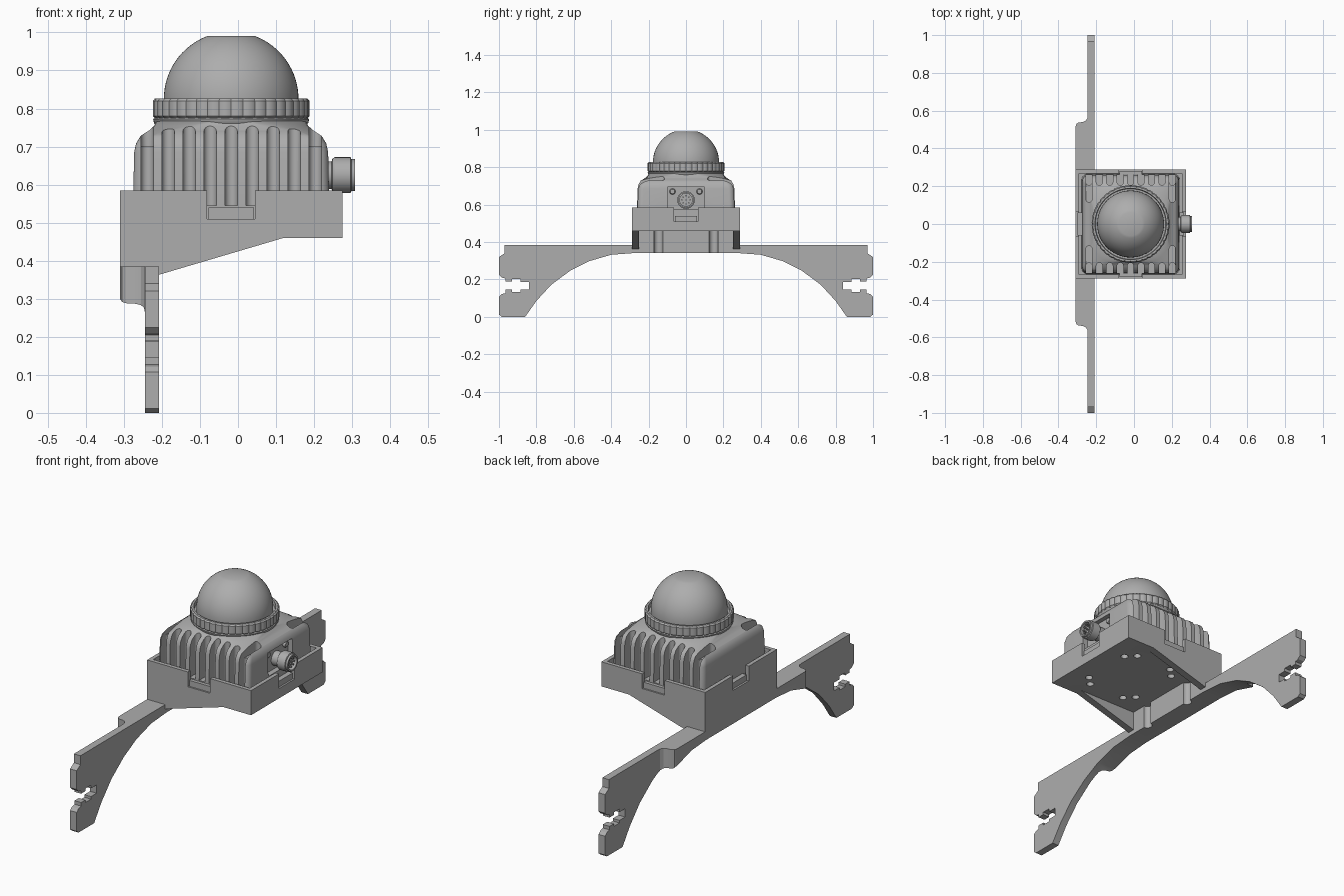
import bpy, bmesh, math
from math import sin, cos, pi, radians
from mathutils import Matrix, Vector

if "Cube" in bpy.data.objects:
    bpy.data.objects.remove(bpy.data.objects["Cube"], do_unlink=True)

GREY = (0.42, 0.42, 0.42, 1)
mat = bpy.data.materials.new("plain_grey")
mat.use_nodes = True
mat.diffuse_color = GREY
mat.node_tree.nodes["Principled BSDF"].inputs["Base Color"].default_value = GREY

CX = -0.018  # sensor axis


def finish(name, bm):
    bmesh.ops.recalc_face_normals(bm, faces=bm.faces)
    me = bpy.data.meshes.new(name)
    bm.to_mesh(me)
    bm.free()
    me.materials.append(mat)
    ob = bpy.data.objects.new(name, me)
    bpy.context.collection.objects.link(ob)
    return ob


def activate(ob):
    bpy.ops.object.select_all(action='DESELECT')
    ob.select_set(True)
    bpy.context.view_layer.objects.active = ob


def smooth(ob, angle=35):
    activate(ob)
    bpy.ops.object.shade_smooth_by_angle(angle=radians(angle))


def loft(name, rings, caps=True):
    """Skin a list of point rings that share one vertex count."""
    bm = bmesh.new()
    rows = [[bm.verts.new(p) for p in ring] for ring in rings]
    n = len(rows[0])
    for a, b in zip(rows, rows[1:]):
        for i in range(n):
            j = (i + 1) % n
            bm.faces.new((a[i], a[j], b[j], b[i]))
    if caps:
        bm.faces.new(rows[0])
        bm.faces.new(rows[-1])
    return finish(name, bm)


def prism(name, pts, axis, lo, hi):
    """Extrude a 2D outline along an axis."""
    place = {'x': lambda p, t: (t, p[0], p[1]),
             'y': lambda p, t: (p[0], t, p[1]),
             'z': lambda p, t: (p[0], p[1], t)}[axis]
    return loft(name, [[place(p, t) for p in pts] for t in (lo, hi)])


def box(name, x, y, z):
    return prism(name, [(x[0], y[0]), (x[1], y[0]), (x[1], y[1]), (x[0], y[1])], 'z', *z)


def disc(u, v, r, n=24):
    return [(u + r * cos(2 * pi * i / n), v + r * sin(2 * pi * i / n)) for i in range(n)]


def cut(ob, *cutters):
    for c in cutters:
        m = ob.modifiers.new("cut", 'BOOLEAN')
        m.operation, m.solver, m.object = 'DIFFERENCE', 'EXACT', c
        activate(ob)
        bpy.ops.object.modifier_apply(modifier=m.name)
        bpy.data.objects.remove(c, do_unlink=True)


def lathe(name, prof, n=64, turn=None, groove=0):
    """Revolve (radius, height) points about z; optional knurling on the rim."""
    top = max(r for r, h in prof)
    rings = []
    for r, h in prof:
        rr = [r - (groove if i % 4 == 0 and r > top - 0.008 else 0) for i in range(n)]
        rings.append([(rr[i] * cos(2 * pi * i / n), rr[i] * sin(2 * pi * i / n), h)
                      for i in range(n)])
    ob = loft(name, rings)
    ob.data.transform(turn or Matrix.Translation((CX, 0, 0)))
    return ob


def grooves():
    return [prism("groove", disc(-0.208, s * 0.148, 0.024), 'z', 0.3, 0.46) for s in (-1, 1)]


# Tray with side gussets, open top and notched walls
tray = prism("tray", [(-0.31, 0.585), (0.275, 0.585), (0.275, 0.46), (0.12, 0.46),
                      (-0.208, 0.363), (-0.31, 0.363)], 'y', -0.288, 0.288)
cut(tray,
    box("cavity", (-0.29, 0.255), (-0.268, 0.268), (0.49, 0.7)),
    box("underside", (-0.208, 0.4), (-0.252, 0.252), (0.2, 0.46)),
    box("notch_y", (-0.081, 0.045), (-0.4, 0.4), (0.51, 0.7)),
    box("notch_x", (-0.4, 0.4), (-0.063, 0.063), (0.51, 0.7)),
    *grooves())
for x, sx in ((0.15, 1), (-0.1, -1)):
    for sy in (-1, 1):
        for d in (-0.022, 0.022):  # paired fixing holes in the floor
            cut(tray, prism("hole", disc(x + d, sy * 0.155 - d * sx * sy, 0.018, 16),
                            'z', 0.4, 0.482))
smooth(tray, 30)

# Arched bracket: one half outline mirrored across the middle
half = [(0.97, 0.385), (0.97, 0.34), (0.985, 0.33), (1, 0.32), (1, 0.225), (0.985, 0.21),
        (0.965, 0.205), (0.965, 0.19), (0.93, 0.19), (0.93, 0.203), (0.885, 0.203),
        (0.885, 0.187), (0.84, 0.187), (0.84, 0.145), (0.885, 0.145), (0.885, 0.132),
        (0.93, 0.132), (0.93, 0.145), (0.965, 0.145), (0.965, 0.127), (0.985, 0.122),
        (1, 0.108), (1, 0.012), (0.985, 0), (0.86, 0), (0.8, 0.085), (0.72, 0.172),
        (0.62, 0.246), (0.52, 0.297), (0.4, 0.332), (0.28, 0.341)]
bracket = prism("arched_bracket", half + [(-y, z) for y, z in reversed(half)],
                'x', -0.31, -0.208)
for s in (-1, 1):
    step = [(-0.4, 0.535), (-0.31, 0.515), (-0.305, 0.53), (-0.295, 0.537), (-0.27, 0.54),
            (-0.255, 0.547), (-0.247, 0.56), (-0.245, 0.58), (-0.245, 1.1), (-0.4, 1.1)]
    cut(bracket, prism("thin_end", [(x, s * y) for x, y in step], 'z', -0.1, 0.5))
cut(bracket, *grooves())
smooth(bracket, 25)


# Sensor housing: rounded square blending to a round neck
def section(hx, hy, r, z, k=8):
    ring = []
    for q, (sx, sy) in enumerate(((1, 1), (-1, 1), (-1, -1), (1, -1))):
        for i in range(k + 1):
            a = pi / 2 * (q + i / k)
            ring.append((CX + sx * (hx - r) + r * cos(a), sy * (hy - r) + r * sin(a), z))
    return ring


housing = loft("sensor_housing", [section(*s) for s in (
    (0.259, 0.264, 0.03, 0.49), (0.255, 0.259, 0.032, 0.685), (0.25, 0.254, 0.035, 0.708),
    (0.238, 0.242, 0.045, 0.728), (0.215, 0.218, 0.07, 0.743),
    (0.202, 0.204, 0.12, 0.755), (0.196, 0.196, 0.19, 0.77))])


# Cooling slots along both long sides, deeper at the corners
def slot(x, y0, s, z0):
    w = 0.0165
    arc = [(x + w * cos(pi + pi * i / 8), s * (y0 + w + w * sin(pi + pi * i / 8)))
           for i in range(9)]
    return prism("slot", arc + [(x + w, s * 0.4), (x - w, s * 0.4)], 'z', z0, 0.9)


for s in (-1, 1):
    for i in range(-4, 5):
        x = CX + i * 0.0552
        cut(housing, slot(x, 0.205, s, 0.545))
        if abs(i) == 4:
            cut(housing, slot(x, 0.115, s, 0.7))
cut(housing, box("socket_pocket", (0.212, 0.4), (-0.098, 0.098), (0.575, 0.693)))
smooth(housing, 35)

# Small ledges seen inside the tray notches
for name, x, y in (("front_ledge", (-0.078, 0.042), (-0.28, -0.25)),
                   ("back_ledge", (-0.078, 0.042), (0.25, 0.28)),
                   ("right_ledge", (0.23, 0.266), (-0.06, 0.06)),
                   ("left_ledge", (-0.3, -0.265), (-0.06, 0.06))):
    box(name, x, y, (0.49, 0.54))

# Neck, knurled clamp ring and dome
smooth(lathe("neck", [(0.18, 0.74), (0.203, 0.762), (0.205, 0.772), (0.195, 0.78)]))
smooth(lathe("clamp_ring", [(0.17, 0.774), (0.2, 0.774), (0.206, 0.78), (0.206, 0.82),
                            (0.2, 0.827), (0.189, 0.827), (0.186, 0.808), (0.16, 0.808)],
             160, groove=0.004), 30)
R, ZC = 0.177, 0.825
cap = math.acos(0.062 / R)
dome = [(R, 0.8)] + [(R * cos(cap * i / 16), ZC + R * sin(cap * i / 16)) for i in range(17)]
smooth(lathe("dome", dome, 64), 30)

# Cable socket on the side
ZS = 0.625


def sideways(x, y=0, z=ZS):
    return Matrix.Translation((x, y, z)) @ Matrix.Rotation(pi / 2, 4, 'Y')


smooth(lathe("socket_shell", [(0.036, 0.2), (0.036, 0.246), (0.043, 0.248), (0.047, 0.254),
                              (0.047, 0.296), (0.042, 0.298), (0.042, 0.308),
                              (0.034, 0.308), (0.034, 0.285), (0.01, 0.285)],
             40, sideways(0)), 30)
for i in range(9):
    a = 2 * pi * i / 8
    r = 0.022 if i < 8 else 0
    lathe("socket_pin", [(0.004, 0.28), (0.004, 0.302)], 8,
          sideways(0, r * cos(a), ZS + r * sin(a)))
for s in (-1, 1):
    smooth(lathe("socket_screw", [(0.016, 0.2), (0.016, 0.22), (0.012, 0.226)], 20,
                 sideways(0, s * 0.072, 0.67)))
